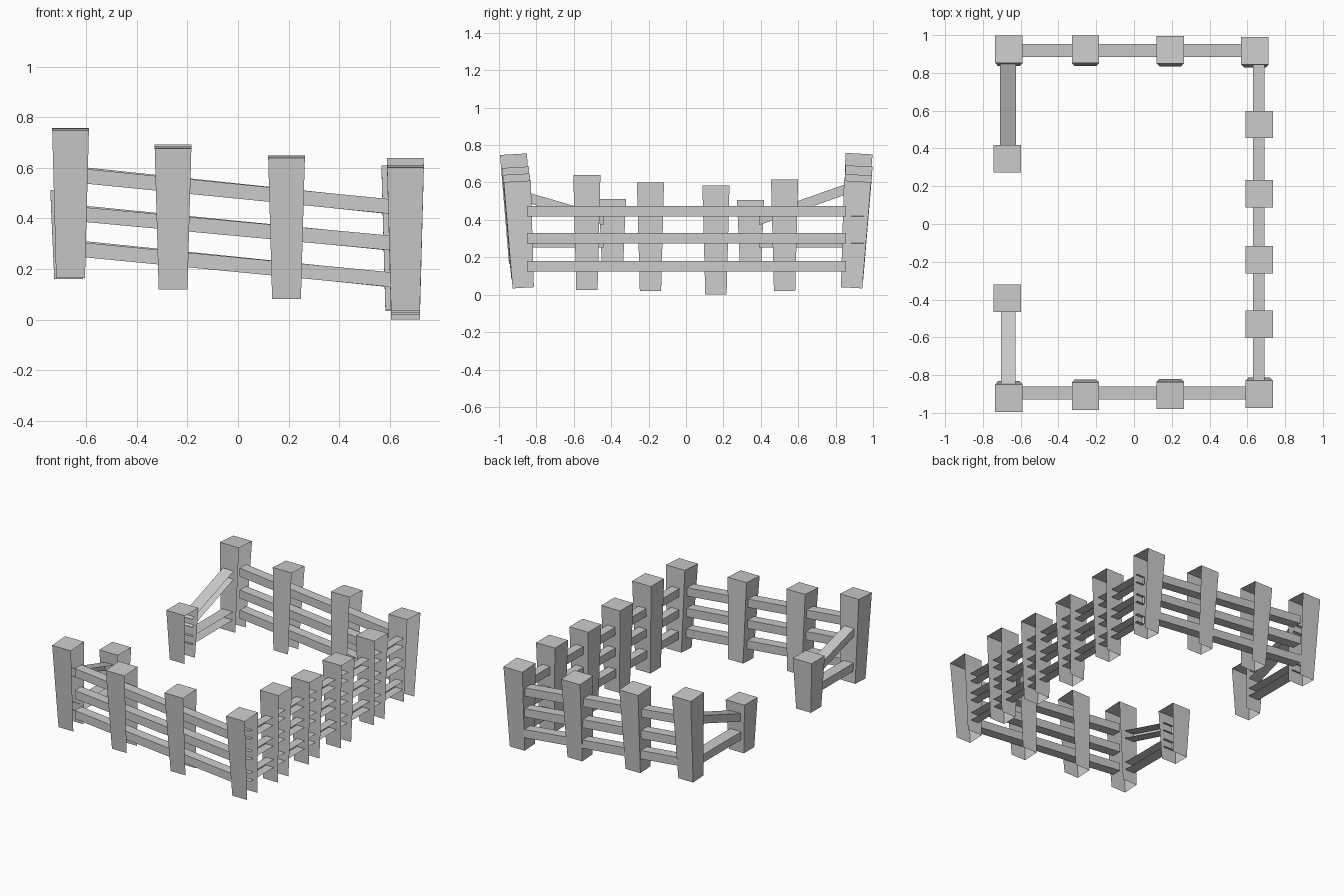
import bpy, bmesh
from math import radians
from mathutils import Vector, Matrix

if "Cube" in bpy.data.objects:
    bpy.data.objects.remove(bpy.data.objects["Cube"])


def build(name, corners, skip):
    """Six-sided block from 8 corners (x fastest, then y, then z), leaving named sides open."""
    sides = {"-z": (0, 2, 3, 1), "+z": (4, 5, 7, 6), "-y": (0, 1, 5, 4),
             "+y": (2, 6, 7, 3), "-x": (0, 4, 6, 2), "+x": (1, 3, 7, 5)}
    bm = bmesh.new()
    v = [bm.verts.new(c) for c in corners]
    for key, idx in sides.items():
        if key not in skip:
            bm.faces.new([v[i] for i in idx])
    mesh = bpy.data.meshes.new(name)
    bm.to_mesh(mesh)
    bm.free()
    bpy.context.collection.objects.link(bpy.data.objects.new(name, mesh))


def post(name, x, y, z0, z1, lean=0.0):
    """Tapered post, open underneath and on its +x side; (x, y) is the top centre."""
    h = z1 - z0 - abs(lean) * 0.0015
    rot = Matrix.Rotation(radians(lean), 3, 'X')
    top = Vector((x, y, (z1 - abs(lean) * 0.0012)))
    pts = []
    for z, r in ((-h, 0.057), (0, 0.0725)):
        for sy in (-1, 1):
            for sx in (-1, 1):
                pts.append(top + rot @ Vector((sx * r, sy * r, z)))
    build(name, pts, ("-z", "+x"))


def rail_x(name, x0, x1, y, za, zb, w=0.035, h=0.029):
    """Sloping rail along x with open ends."""
    pts = [(x, y + sy * w, z + sz * h) for sz in (-1, 1) for sy in (-1, 1)
           for x, z in ((x0, za), (x1, zb))]
    build(name, pts, ("-x", "+x"))


def rail_y(name, y0, y1, x, za, zb, w=0.03, h=0.028):
    """Rail along y with open ends and an open +x side."""
    pts = [(x + sx * w, y, z + sz * h) for sz in (-1, 1)
           for y, z in ((y0, za), (y1, zb)) for sx in (-1, 1)]
    build(name, pts, ("-y", "+y", "+x"))


# Long sides: four leaning posts each, stepping downhill
front = [(-0.6625, -0.922, 0.165, 0.755), (-0.257, -0.912, 0.12, 0.685),
         (0.192, -0.908, 0.083, 0.648), (0.6625, -0.902, 0.035, 0.61)]
back = [(-0.6625, 0.925, 0.165, 0.758), (-0.257, 0.925, 0.122, 0.692),
        (0.192, 0.922, 0.083, 0.645), (0.64, 0.917, 0.035, 0.61)]
for i, p in enumerate(front):
    post(f"front_post_{i}", *p, lean=3.2)
for i, p in enumerate(back):
    post(f"back_post_{i}", *p, lean=-3.2)

# Low end: four upright posts
for i, (y, z0, z1) in enumerate([(-0.53, 0.025, 0.64), (-0.19, 0.02, 0.60),
                                 (0.16, 0.0, 0.585), (0.527, 0.02, 0.615)]):
    post(f"end_post_{i}", 0.6625, y, z0, z1)

# Short posts beside the entrance
post("entrance_post_front", -0.67, -0.393, 0.16, 0.512)
post("entrance_post_back", -0.67, 0.345, 0.16, 0.505)

# Three sloping rails along each long side
for i, (za, zb) in enumerate([(0.275, 0.158), (0.415, 0.303), (0.567, 0.447)]):
    rail_x(f"front_rail_{i}", -0.605, 0.605, -0.895, za, zb)
    rail_x(f"back_rail_{i}", -0.605, 0.59, 0.918, za + 0.006, zb)

# Three level rails across the low end
for i, z in enumerate((0.152, 0.302, 0.447)):
    rail_y(f"end_rail_{i}", -0.85, 0.855, 0.66, z, z)

# Entrance rails: one sloping, one level on each wing
rail_y("entrance_rail_front_upper", -0.85, -0.44, -0.665, 0.52, 0.40, w=0.038)
rail_y("entrance_rail_front_lower", -0.84, -0.44, -0.665, 0.28, 0.28, w=0.038)
rail_y("entrance_rail_back_upper", 0.39, 0.86, -0.668, 0.40, 0.565, w=0.042)
rail_y("entrance_rail_back_lower", 0.39, 0.85, -0.668, 0.28, 0.28, w=0.042)
